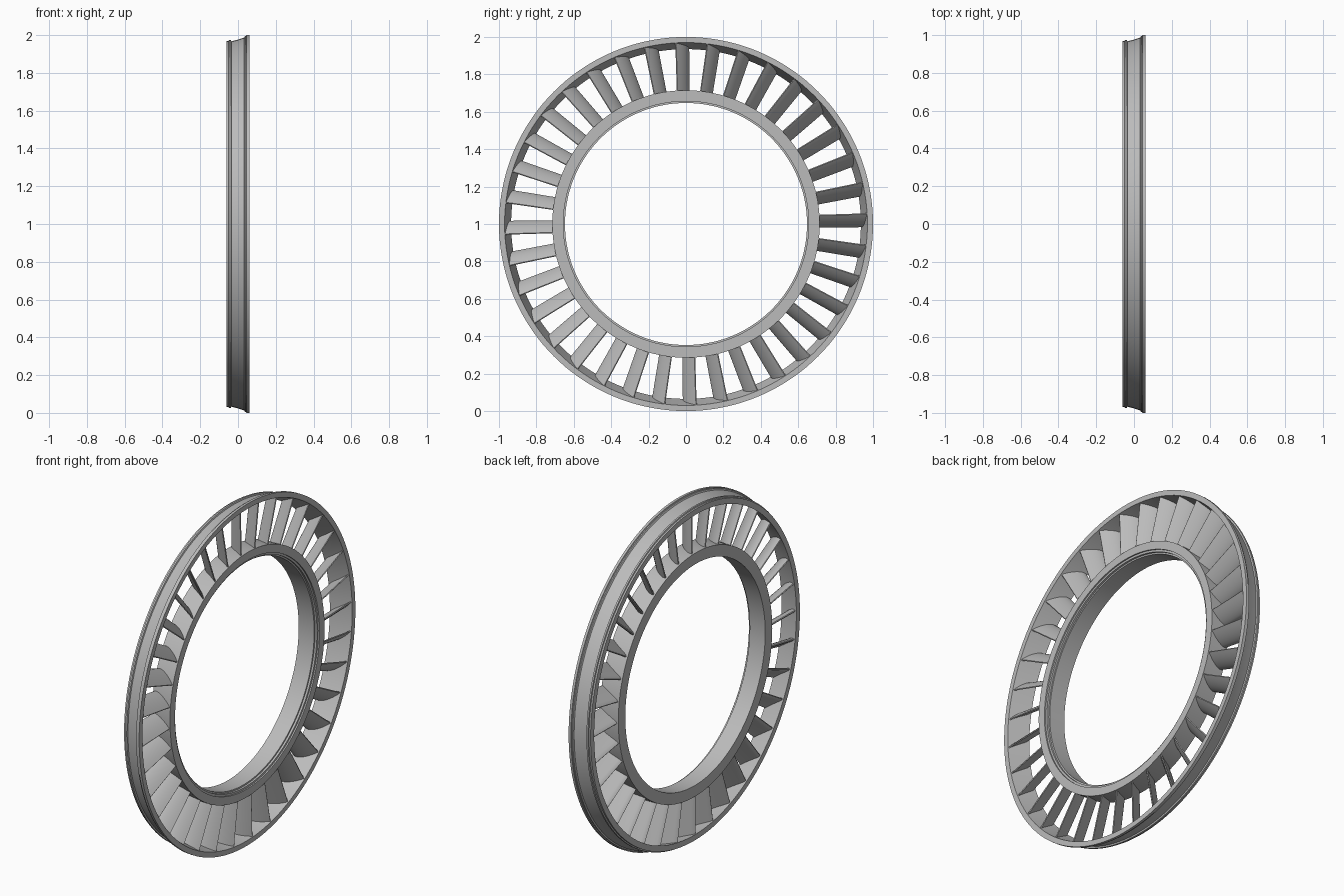
import bpy
import bmesh
from math import cos, sin, pi, radians

cube = bpy.data.objects.get("Cube")
if cube:
    bpy.data.objects.remove(cube, do_unlink=True)

metal = bpy.data.materials.new("grey_metal")
metal.use_nodes = True
metal.diffuse_color = (0.5, 0.5, 0.5, 1)
metal.node_tree.nodes["Principled BSDF"].inputs["Base Color"].default_value = (0.5, 0.5, 0.5, 1)

SEGMENTS = 144
VANES = 36


def polar(x, r, angle):
    """Point at radius r around the ring axis, which runs along x at z = 1."""
    return (x, r * cos(angle), 1 + r * sin(angle))


def finish(bm, name, sharp):
    bmesh.ops.recalc_face_normals(bm, faces=bm.faces)
    mesh = bpy.data.meshes.new(name)
    bm.to_mesh(mesh)
    bm.free()
    mesh.materials.append(metal)
    obj = bpy.data.objects.new(name, mesh)
    bpy.context.collection.objects.link(obj)
    bpy.ops.object.select_all(action="DESELECT")
    obj.select_set(True)
    bpy.context.view_layer.objects.active = obj
    bpy.ops.object.shade_smooth_by_angle(angle=radians(sharp))


def skin(bm, loops, closed):
    """Join successive closed loops of vertices with quads."""
    count = len(loops)
    for i in range(count if closed else count - 1):
        a, b = loops[i], loops[(i + 1) % count]
        for j in range(len(a)):
            k = (j + 1) % len(a)
            bm.faces.new((a[j], a[k], b[k], b[j]))


def lathe(name, profile):
    """Revolve a closed (x, radius) profile about the ring axis."""
    bm = bmesh.new()
    loops = [[bm.verts.new(polar(x, r, 2 * pi * i / SEGMENTS)) for x, r in profile]
             for i in range(SEGMENTS)]
    skin(bm, loops, True)
    finish(bm, name, 20)


# Outer shroud: tapering band with a raised lip at each end
lathe("outer_shroud", [
    (-0.06, 0.968), (-0.05, 0.968), (-0.048, 0.975), (-0.038, 0.975),
    (-0.035, 0.967), (0, 0.976), (0.033, 0.987), (0.037, 0.995),
    (0.043, 0.995), (0.045, 1.0), (0.06, 1.0), (0.06, 0.97), (-0.06, 0.935)])

# Inner hub: plain band with a stepped bore at the wide end
lathe("inner_hub", [
    (-0.06, 0.712), (0.06, 0.715), (0.06, 0.668), (0.052, 0.668),
    (0.052, 0.656), (0.04, 0.656), (0.04, 0.647), (-0.06, 0.647)])


def vane_section(radius, steps=10):
    """Cambered aerofoil outline as (x, tangential offset) points."""
    upper, lower = [], []
    spread = 0.064 + 0.02 * (radius - 0.71)
    for i in range(steps + 1):
        t = i / steps
        x = -0.05 + 0.104 * t
        sweep = spread * (0.6 * t + 0.4 * t * t - 0.5)
        half = 0.003 + 0.02 * (t ** 0.5) * (1 - t)
        upper.append((x - half * 0.5, sweep + half * 0.8))
        lower.append((x + half * 0.5, sweep - half * 0.8))
    return upper + lower[::-1]


# Guide vanes: twisted row between hub and shroud
bm = bmesh.new()
for n in range(VANES):
    base = 2 * pi * n / VANES + radians(1.2)
    loops = []
    for radius in (0.705, 0.8, 0.9, 0.955):
        ring = []
        for x, side in vane_section(radius):
            # Outer ends follow the flare of the shroud
            r = radius + (0.28 * x + 0.008 if radius > 0.95 else 0)
            ring.append(bm.verts.new(polar(x, r, base + side / radius)))
        loops.append(ring)
    skin(bm, loops, False)
    bm.faces.new(loops[0])
    bm.faces.new(loops[-1])
finish(bm, "guide_vanes", 40)
